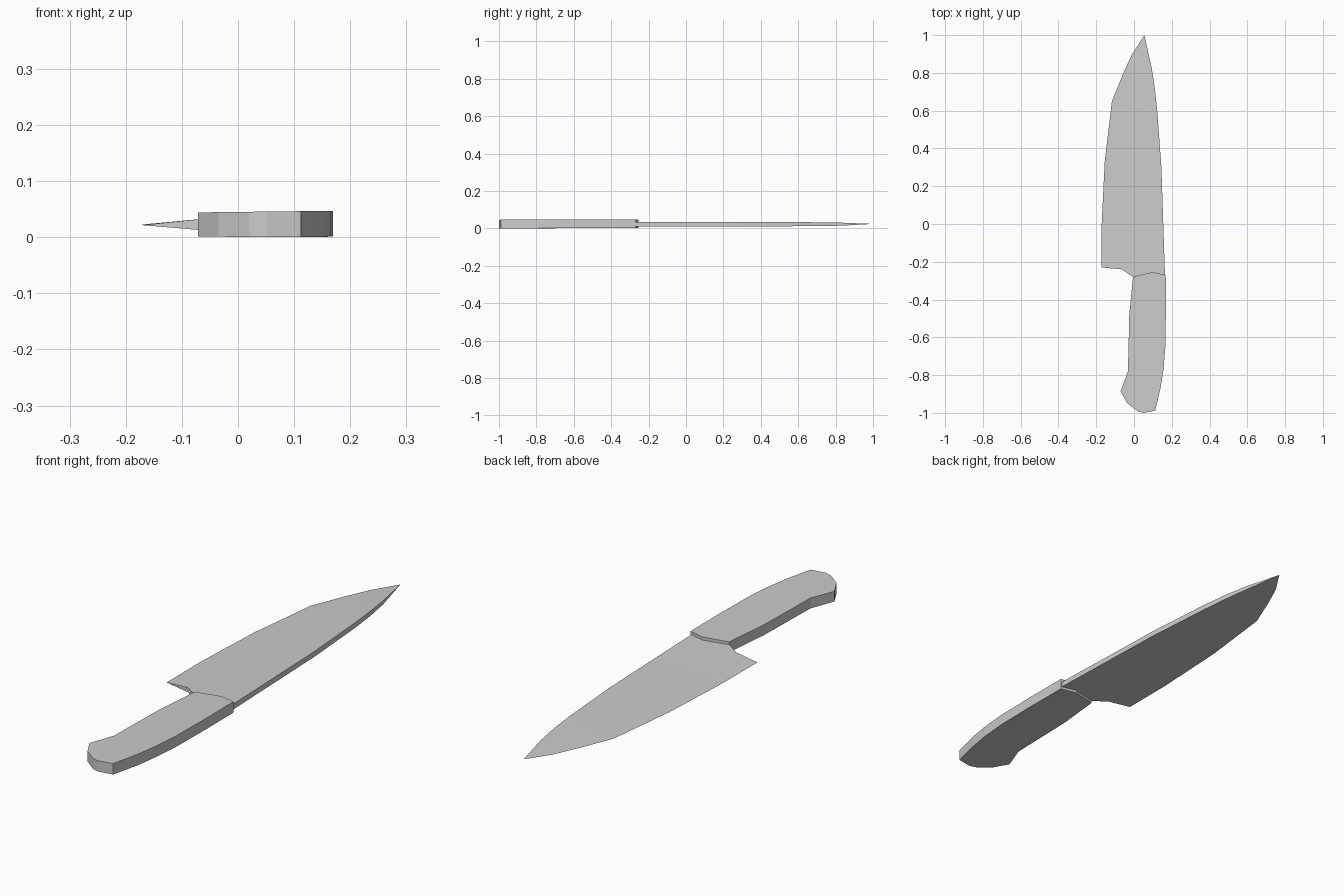
import bpy, bmesh

if "Cube" in bpy.data.objects:
    bpy.data.objects.remove(bpy.data.objects["Cube"])


def finish(bm, name):
    bmesh.ops.recalc_face_normals(bm, faces=bm.faces)
    mesh = bpy.data.meshes.new(name)
    bm.to_mesh(mesh)
    bm.free()
    obj = bpy.data.objects.new(name, mesh)
    bpy.context.collection.objects.link(obj)
    return obj


# Handle: flat-sided profile, top rising slightly towards the spine
outline = [(-.005, -.278), (-.025, -.48), (-.032, -.78), (-.071, -.885),
           (-.035, -.95), (.02, -.992), (.05, -1.0), (.112, -.989),
           (.14, -.87), (.156, -.77), (.166, -.65), (.169, -.45),
           (.168, -.27), (.10, -.255)]
bm = bmesh.new()
low = [bm.verts.new((x, y, .001)) for x, y in outline]
for v in low[5:9]:
    v.co.z = 0
high = [bm.verts.new((x, y, .045 + .012 * x)) for x, y in outline]
bm.faces.new(low[::-1])
bm.faces.new(high)
for i in range(len(low)):
    j = (i + 1) % len(low)
    bm.faces.new((low[i], low[j], high[j], high[i]))
finish(bm, "handle")

# Blade: stations of (cutting edge, spine, spine half thickness)
stations = [((-.171, 0), (.155, 0), .0113),
            ((-.155, .33), (.145, .3), .0113),
            ((-.117, .65), (.123, .6), .011),
            ((-.06, .79), (.110, .72), .010),
            ((-.01, .90), (.093, .83), .008)]
MID = .0225
bm = bmesh.new()
edge = [bm.verts.new((*e, MID)) for e, s, t in stations]
tip = bm.verts.new((.055, 1.0, .024))
heel = bm.verts.new((-.171, -.23, MID - .001))
sides = []
for sign in (1, -1):
    spine = [bm.verts.new((*s, MID + sign * t)) for e, s, t in stations]
    choil, inner, base = [bm.verts.new((x, y, MID + sign * t)) for x, y, t in
                          ((-.065, -.24, .010), (-.005, -.28, .0112), (.164, -.272, .0115))]
    for i in range(len(stations) - 1):
        bm.faces.new((edge[i], edge[i + 1], spine[i + 1], spine[i]))
    bm.faces.new((edge[-1], tip, spine[-1]))
    # heel corner
    bm.faces.new((heel, edge[0], choil))
    bm.faces.new((edge[0], spine[0], base, choil))
    bm.faces.new((choil, base, inner))
    sides.append([choil, inner, base] + spine)

# Spine and butt end joining the two sides
a, b = sides
for i in range(len(a) - 1):
    bm.faces.new((a[i], a[i + 1], b[i + 1], b[i]))
bm.faces.new((a[-1], tip, b[-1]))
bm.faces.new((heel, a[0], b[0]))
finish(bm, "blade")
